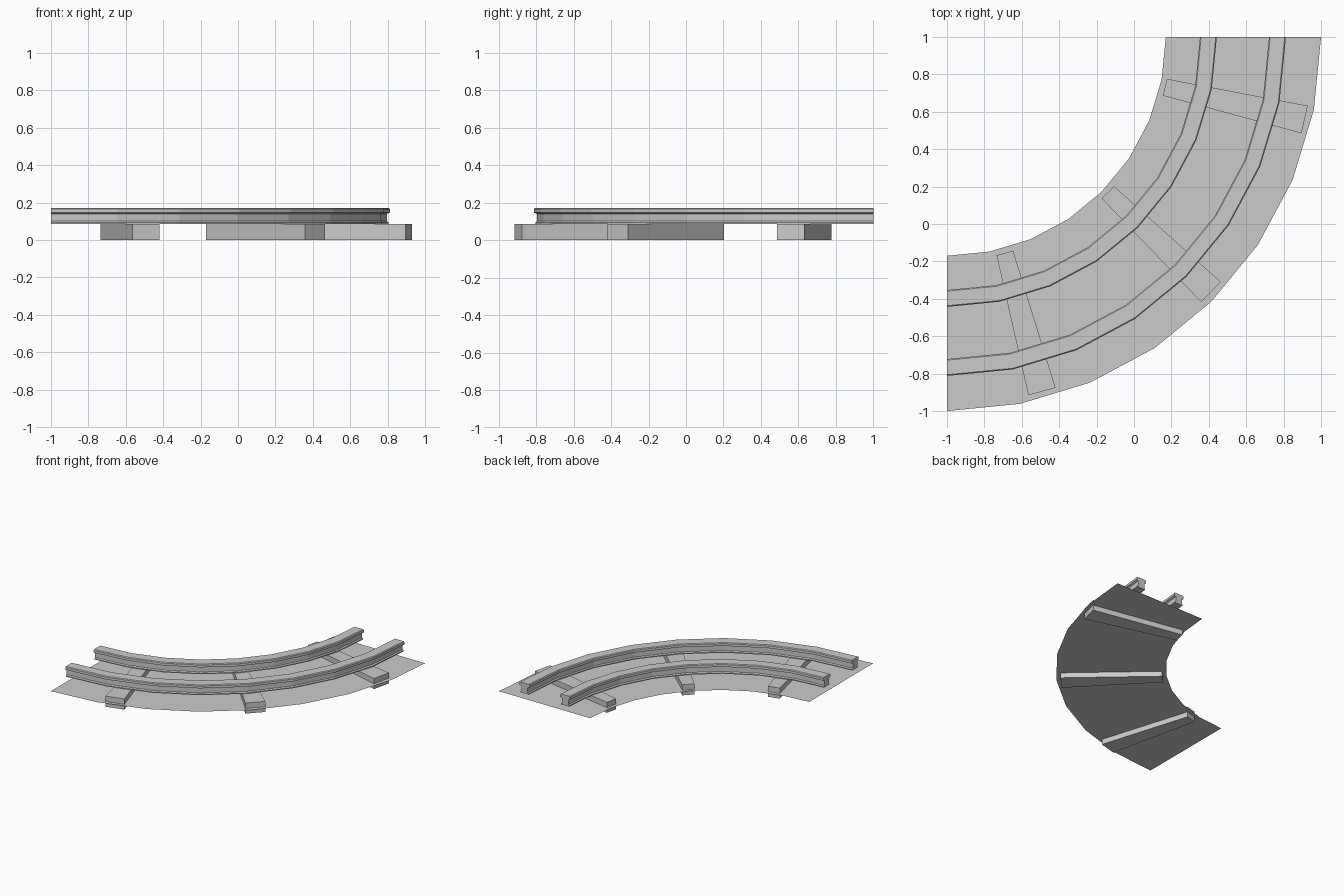
import bpy, bmesh
from math import sin, cos, radians

if "Cube" in bpy.data.objects:
    bpy.data.objects.remove(bpy.data.objects["Cube"])

# All parts sweep around this arc centre; angle 0 points to +x, growing toward -y
CX, CY = -1.0, 1.0
SEGMENTS = 8


def polar(r, deg, z):
    a = radians(deg)
    return (CX + r * cos(a), CY - r * sin(a), z)


def sweep(name, profile, start, end, steps, closed=True):
    """Sweep a (radius, z) profile around the arc centre."""
    bm = bmesh.new()
    rings = []
    for i in range(steps + 1):
        deg = start + (end - start) * i / steps
        rings.append([bm.verts.new(polar(r, deg, z)) for r, z in profile])
    n = len(profile)
    for a, b in zip(rings, rings[1:]):
        for j in range(n if closed else n - 1):
            k = (j + 1) % n
            bm.faces.new((a[j], a[k], b[k], b[j]))
    if closed:
        bm.faces.new(rings[0])
        bm.faces.new(rings[-1])
    bmesh.ops.recalc_face_normals(bm, faces=bm.faces)
    if not closed and next(iter(bm.faces)).normal.z < 0:
        bmesh.ops.reverse_faces(bm, faces=bm.faces)
    mesh = bpy.data.meshes.new(name)
    bm.to_mesh(mesh)
    bm.free()
    obj = bpy.data.objects.new(name, mesh)
    bpy.context.collection.objects.link(obj)
    return obj


# Flat track bed sheet
sweep("track_bed", [(1.17, 0.043), (2.0, 0.043)], 0, 90, SEGMENTS, closed=False)

# Wedge-shaped sleepers
for i, mid in enumerate((13, 44, 75)):
    box = [(1.197, 0.0), (1.964, 0.0), (1.964, 0.087), (1.197, 0.087)]
    sweep(f"sleeper_{i + 1}", box, mid - 2.2, mid + 2.2, 1)

# Rails: half of the I-profile, mirrored about the rail centre line
half = [(0.037, 0.087), (0.037, 0.095), (0.029, 0.102), (0.029, 0.14),
        (0.045, 0.147), (0.045, 0.166), (0.039, 0.172)]
for name, r in (("inner_rail", 1.398), ("outer_rail", 1.767)):
    profile = [(r + w, z) for w, z in half] + [(r - w, z) for w, z in reversed(half)]
    sweep(name, profile, 0, 90, SEGMENTS)
